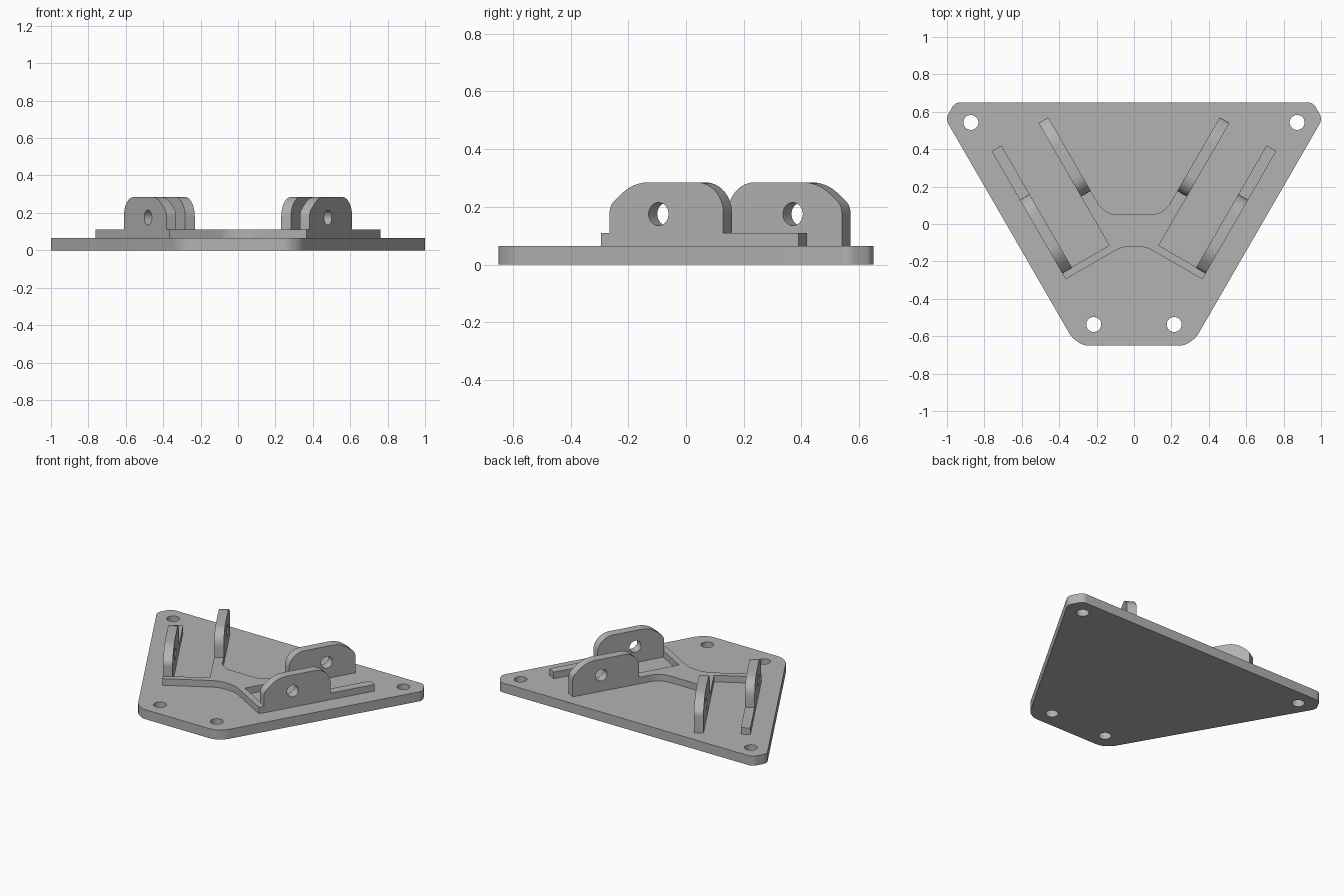
import bpy, bmesh, math
from mathutils import Vector, Matrix

if "Cube" in bpy.data.objects:
    bpy.data.objects.remove(bpy.data.objects["Cube"])

grey = bpy.data.materials.new("matte_grey")
grey.use_nodes = True
colour = (0.45, 0.45, 0.45, 1)
grey.diffuse_color = colour
grey.node_tree.nodes["Principled BSDF"].inputs["Base Color"].default_value = colour

PLATE_TOP, RIDGE_TOP, LUG_TOP = 0.065, 0.11, 0.285
ALONG = Vector((0.5, math.sqrt(0.75)))     # along a slanted plate edge
OUT = Vector((math.sqrt(0.75), -0.5))      # square to that edge


def rounded(points, steps=8):
    """Outline from (x, y, tangent length) corners, each replaced by an arc."""
    result = []
    for i, (x, y, t) in enumerate(points):
        p = Vector((x, y))
        if t == 0:
            result.append(p)
            continue
        a = (Vector(points[i - 1][:2]) - p).normalized()
        b = (Vector(points[(i + 1) % len(points)][:2]) - p).normalized()
        start, end = p + a * t, p + b * t
        half = a.angle(b) / 2
        centre = p + (a + b).normalized() * (t / math.cos(half))
        radius = t * math.tan(half)
        for k in range(steps + 1):
            sweep = (math.pi - 2 * half) * k / steps
            u, v = start - centre, end - centre
            total = math.pi - 2 * half
            q = (u * math.sin(total - sweep) + v * math.sin(sweep)) / math.sin(total)
            result.append(centre + q.normalized() * radius)
    return result


def circle(x, y, r, n=32):
    return [Vector((x + r * math.cos(math.tau * k / n),
                    y + r * math.sin(math.tau * k / n))) for k in range(n)]


def extrude_shape(name, loops, depth, matrix):
    """Fill an outline with its holes, thicken it and place it."""
    bm = bmesh.new()
    edges = []
    for loop in loops:
        vs = [bm.verts.new((p.x, p.y, 0)) for p in loop]
        edges += [bm.edges.new((vs[i - 1], vs[i])) for i in range(len(vs))]
    bmesh.ops.triangle_fill(bm, edges=edges, use_beauty=True)
    out = bmesh.ops.extrude_face_region(bm, geom=bm.faces[:])
    top = [g for g in out["geom"] if isinstance(g, bmesh.types.BMVert)]
    bmesh.ops.translate(bm, verts=top, vec=(0, 0, depth))
    bm.transform(matrix)
    bmesh.ops.recalc_face_normals(bm, faces=bm.faces[:])
    mesh = bpy.data.meshes.new(name)
    bm.to_mesh(mesh)
    bm.free()
    mesh.materials.append(grey)
    obj = bpy.data.objects.new(name, mesh)
    bpy.context.collection.objects.link(obj)
    bpy.ops.object.select_all(action="DESELECT")
    obj.select_set(True)
    bpy.context.view_layer.objects.active = obj
    bpy.ops.object.shade_smooth_by_angle(angle=math.radians(30))


def mirrored(half):
    """Close a right-hand half outline with its mirror image."""
    return half + [(-x, y, t) for x, y, t in reversed(half)]


def slanted(u, w, t=0):
    p = ALONG * u + OUT * w
    return (p.x, p.y, t)


# base plate with four bolt holes
plate = rounded(mirrored([(0.958, 0.65, 0.03), (1.007, 0.56, 0.03),
                          (0.331, -0.61, 0.03), (0.27, -0.65, 0.03)]))
bolts = [circle(s * x, y, 0.04) for s in (1, -1)
         for x, y in ((0.872, 0.543), (0.215, -0.537))]
extrude_shape("base_plate", [plate] + bolts, PLATE_TOP, Matrix.Identity(4))

# raised ridge: central bridge with an inner and outer rail on each side
INNER, OUTER, THICK = 0.112, 0.404, 0.06
LUG_LOW, LUG_LEN = 0.268, 0.455
ridge = mirrored([(0.158, 0.05, 0.07),
                  slanted(LUG_LOW, INNER), slanted(LUG_LOW, INNER + THICK),
                  slanted(-0.033, INNER + THICK), slanted(-0.033, OUTER),
                  slanted(0.718, OUTER), slanted(0.718, OUTER + THICK),
                  slanted(-0.073, OUTER + THICK), (0.062, -0.12, 0.045)])
extrude_shape("raised_ridge", [rounded(ridge)], RIDGE_TOP - PLATE_TOP,
              Matrix.Translation((0, 0, PLATE_TOP)))


# upright lugs with a pin hole, sloped at one end and rounded at the other
def lug(name, start, direction, offset, bottom, side):
    profile = rounded([(0, bottom, 0), (0, 0.205, 0.025), (0.095, LUG_TOP, 0.06),
                       (LUG_LEN, LUG_TOP, 0.105), (LUG_LEN, bottom, 0)])
    origin = ALONG * start + OUT * offset
    run = ALONG * direction
    matrix = Matrix(((run.x, 0, OUT.x, origin.x),
                     (run.y, 0, OUT.y, origin.y),
                     (0, 1, 0, 0), (0, 0, 0, 1)))
    flip = Matrix.Diagonal((side, 1, 1, 1))
    extrude_shape(name, [profile, circle(0.196, 0.175, 0.04)], THICK, flip @ matrix)


for label, side in (("left", 1), ("right", -1)):
    lug("outer_lug_" + label, -0.038, 1, OUTER, RIDGE_TOP, side)
    lug("inner_lug_" + label, LUG_LOW + LUG_LEN, -1, INNER, PLATE_TOP, side)
